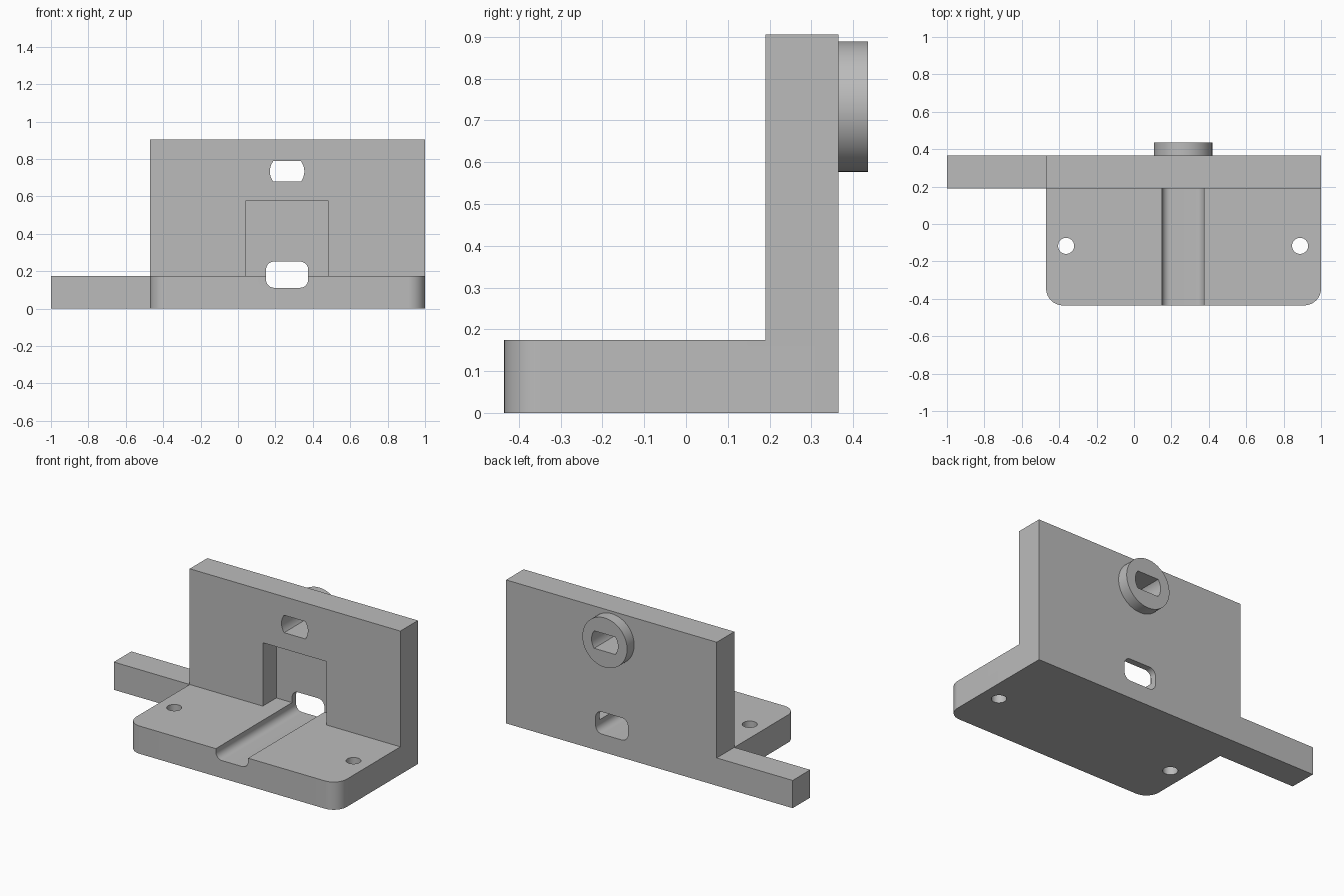
import bpy
import bmesh
from math import cos, sin, radians, asin, degrees
from mathutils import Vector

cube = bpy.data.objects.get("Cube")
if cube:
    bpy.data.objects.remove(cube, do_unlink=True)

# Main dimensions
LEFT, RIGHT, ARM_END = -0.47, 1.0, -1.0
FRONT, WALL, BACK, BOSS_BACK = -0.435, 0.19, 0.365, 0.435
BASE_TOP, TOP = 0.175, 0.905
AXIS = 0.2625          # x of the groove, slot and boss
SLOT_Z = 0.733

steel = bpy.data.materials.new("plain_grey")
steel.use_nodes = True
grey = (0.5, 0.5, 0.5, 1)
steel.diffuse_color = grey
steel.node_tree.nodes["Principled BSDF"].inputs["Base Color"].default_value = grey


def arc(cx, cy, r, a0, a1, n=16):
    angles = [radians(a0 + (a1 - a0) * i / n) for i in range(n + 1)]
    return [(cx + r * cos(a), cy + r * sin(a)) for a in angles]


def prism(name, outline, lo, hi, axis="Z"):
    """Extrude an outline along z (outline is x, y) or y (outline is x, z)."""
    def place(u, v, w):
        return (u, v, w) if axis == "Z" else (u, w, v)
    bm = bmesh.new()
    face = bm.faces.new([bm.verts.new(place(u, v, lo)) for u, v in outline])
    grown = bmesh.ops.extrude_face_region(bm, geom=[face])["geom"]
    moved = [g for g in grown if isinstance(g, bmesh.types.BMVert)]
    bmesh.ops.translate(bm, verts=moved, vec=Vector(place(0, 0, hi - lo)))
    bmesh.ops.recalc_face_normals(bm, faces=bm.faces)
    mesh = bpy.data.meshes.new(name)
    bm.to_mesh(mesh)
    bm.free()
    mesh.materials.append(steel)
    obj = bpy.data.objects.new(name, mesh)
    bpy.context.collection.objects.link(obj)
    return obj


def rect(x0, x1, y0, y1):
    return [(x0, y0), (x1, y0), (x1, y1), (x0, y1)]


def combine(target, other, operation):
    """Apply a boolean and discard the helper solid."""
    bpy.context.view_layer.objects.active = target
    mod = target.modifiers.new("shape", "BOOLEAN")
    mod.operation, mod.solver, mod.object = operation, "EXACT", other
    bpy.ops.object.modifier_apply(modifier=mod.name)
    bpy.data.objects.remove(other, do_unlink=True)


# Base plate with rounded front corners and the side arm
r = 0.09
plan = [(ARM_END, BACK), (ARM_END, WALL), (LEFT, WALL)]
plan += arc(LEFT + r, FRONT + r, r, 180, 270)
plan += arc(RIGHT - r, FRONT + r, r, 270, 360)
plan += [(RIGHT, BACK)]
bracket = prism("mounting_bracket", plan, 0, BASE_TOP)

# Upright wall and round boss behind it
combine(bracket, prism("wall", rect(LEFT, RIGHT, WALL, BACK), BASE_TOP, TOP), "UNION")
boss = prism("boss", arc(AXIS, SLOT_Z, 0.156, 0, 360, 64)[:-1], BACK - 0.05, BOSS_BACK, "Y")
combine(bracket, boss, "UNION")

# Recess in the front of the wall, level with the base top
recess = prism("recess", rect(0.04, 0.485, BASE_TOP, 0.575), WALL - 0.1, 0.325, "Y")
combine(bracket, recess, "DIFFERENCE")

# Rounded groove running along the base and out through the wall
hw, hh, cr, gz = 0.1125, 0.07, 0.043, 0.181
groove = []
for sx, sz, start in ((1, 1, 0), (-1, 1, 90), (-1, -1, 180), (1, -1, 270)):
    groove += arc(AXIS + sx * (hw - cr), gz + sz * (hh - cr), cr, start, start + 90, 10)
combine(bracket, prism("groove", groove, FRONT - 0.1, BACK + 0.1, "Y"), "DIFFERENCE")

# Slot with flat top and bottom through the wall and boss
sr = 0.092
half = degrees(asin(0.055 / sr))
slot = arc(AXIS, SLOT_Z, sr, -half, half) + arc(AXIS, SLOT_Z, sr, 180 - half, 180 + half)
combine(bracket, prism("slot", slot, WALL - 0.1, BOSS_BACK + 0.1, "Y"), "DIFFERENCE")

# Screw holes
for x in (-0.363, 0.888):
    hole = prism("hole", arc(x, -0.117, 0.043, 0, 360, 40)[:-1], -0.1, BASE_TOP + 0.1)
    combine(bracket, hole, "DIFFERENCE")

# Smooth curved sides, crisp edges
bpy.ops.object.select_all(action="DESELECT")
bracket.select_set(True)
bpy.context.view_layer.objects.active = bracket
bpy.ops.object.shade_smooth_by_angle(angle=radians(30))
